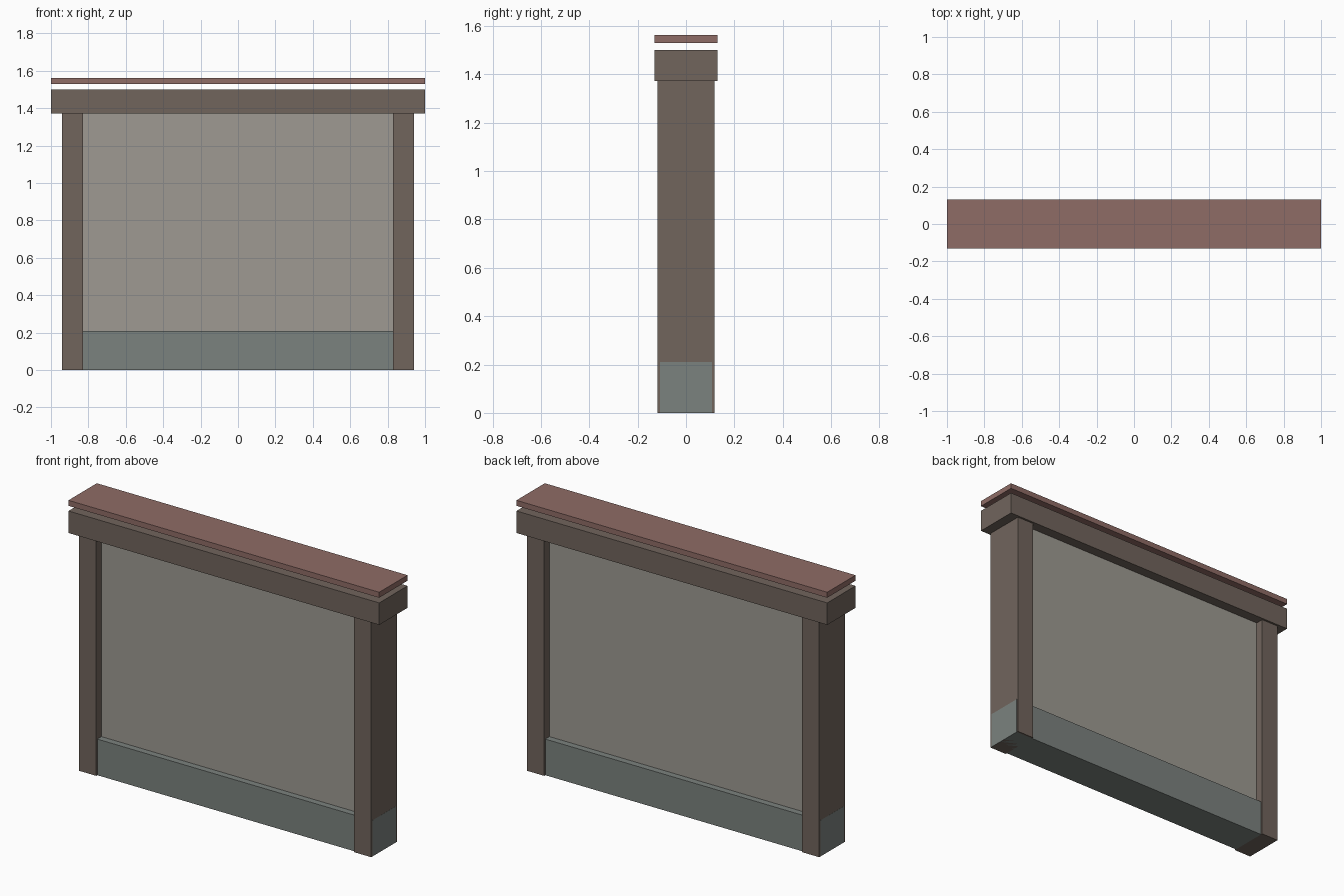
import bpy

if "Cube" in bpy.data.objects:
    bpy.data.objects.remove(bpy.data.objects["Cube"])


def material(name, rgb):
    mat = bpy.data.materials.new(name)
    mat.diffuse_color = (*rgb, 1.0)
    mat.use_nodes = True
    mat.node_tree.nodes["Principled BSDF"].inputs["Base Color"].default_value = mat.diffuse_color
    return mat


def box(name, x, y, z, mat):
    """Box from (min, max) pairs on each axis."""
    spans = (x, y, z)
    bpy.ops.mesh.primitive_cube_add(size=1, location=[(a + b) / 2 for a, b in spans])
    obj = bpy.context.object
    obj.name = name
    obj.scale = [b - a for a, b in spans]
    bpy.ops.object.transform_apply(location=False, rotation=False, scale=True)
    obj.data.materials.append(mat)
    return obj


timber = material("timber", (0.165, 0.129, 0.108))
plaster = material("plaster", (0.342, 0.323, 0.287))
stone = material("stone", (0.198, 0.223, 0.209))
tile = material("tile", (0.275, 0.150, 0.133))

# Stone base running the full width, slightly narrower in depth than the posts
box("stone_base", (-0.9405, 0.9405), (-0.108, 0.108), (0, 0.21), stone)

# Recessed wall panel between the posts
box("wall_panel", (-0.83, 0.83), (-0.07, 0.07), (0.21, 1.372), plaster)

# Corner posts
for side, x in (("left", (-0.94, -0.83)), ("right", (0.83, 0.94))):
    box(f"{side}_post", x, (-0.118, 0.118), (0, 1.372), timber)

# Overhanging top beam
box("top_beam", (-1, 1), (-0.13, 0.13), (1.372, 1.50), timber)

# Thin cap slab, separated from the beam by a small gap
box("cap_slab", (-1, 1), (-0.13, 0.13), (1.53, 1.562), tile)
